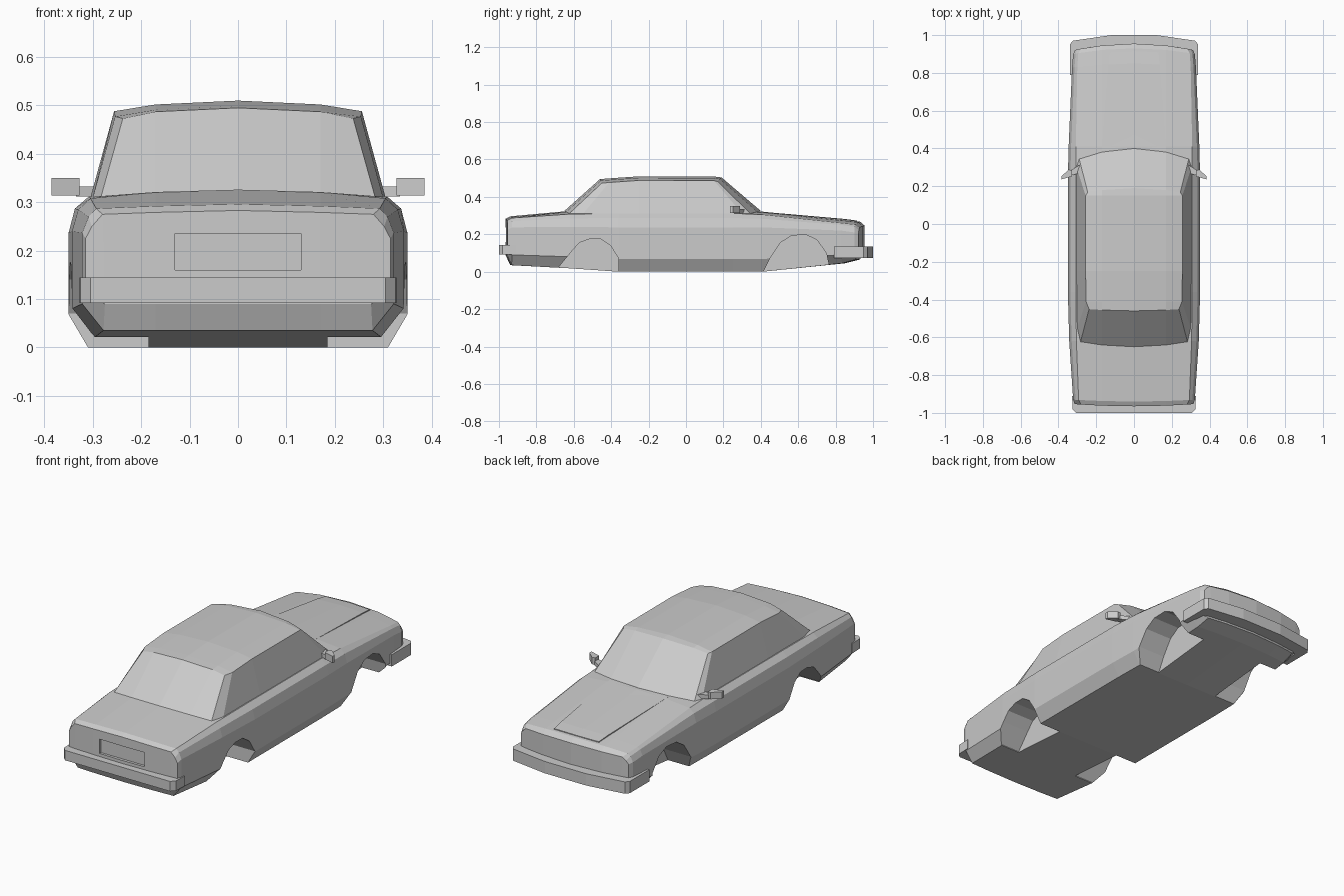
import bpy, bmesh
from mathutils import Vector

cube = bpy.data.objects.get("Cube")
if cube:
    bpy.data.objects.remove(cube, do_unlink=True)

grey = bpy.data.materials.new("light_grey")
grey.use_nodes = True
grey.diffuse_color = (0.6, 0.6, 0.6, 1)
grey.node_tree.nodes["Principled BSDF"].inputs["Base Color"].default_value = (0.6, 0.6, 0.6, 1)


def make(name, verts, faces):
    mesh = bpy.data.meshes.new(name)
    mesh.from_pydata(verts, [], faces)
    bm = bmesh.new()
    bm.from_mesh(mesh)
    bmesh.ops.remove_doubles(bm, verts=bm.verts, dist=0.0001)
    bmesh.ops.recalc_face_normals(bm, faces=bm.faces)
    bm.to_mesh(mesh)
    bm.free()
    mesh.materials.append(grey)
    obj = bpy.data.objects.new(name, mesh)
    bpy.context.collection.objects.link(obj)
    return obj


def loft(name, sections):
    """Mirror half sections (bottom centre to top centre) and skin them along y."""
    n = len(sections[0])
    m = 2 * n - 2
    verts, faces = [], []
    for half in sections:
        verts += half + [(-x, y, z) for x, y, z in half[-2:0:-1]]
    for s in range(len(sections) - 1):
        a, b = s * m, (s + 1) * m
        faces += [(a + i, a + (i + 1) % m, b + (i + 1) % m, b + i) for i in range(m)]
    # end caps run in vertical columns so that they can bow
    for base in (0, (len(sections) - 1) * m):
        for i in range(n // 2):
            column = list(dict.fromkeys((i, i + 1, n - 2 - i, n - 1 - i)))
            if len(column) > 2:
                faces.append([base + k for k in column])
                faces.append([base + (m - k) % m for k in column])
    return make(name, verts, faces)


def prism(name, outline, axis, low, high):
    """Extrude a 2D outline along the given axis."""
    def place(p, h):
        return (p[0], p[1], h) if axis == "z" else (h, p[0], p[1])
    n = len(outline)
    verts = [place(p, h) for h in (low, high) for p in outline]
    faces = [list(range(n)), list(range(n, 2 * n))]
    faces += [(i, (i + 1) % n, n + (i + 1) % n, n + i) for i in range(n)]
    return make(name, verts, faces)


def cut(target, cutter):
    mod = target.modifiers.new(cutter.name, "BOOLEAN")
    mod.operation = "DIFFERENCE"
    mod.solver = "EXACT"
    mod.object = cutter
    cutter.hide_render = True
    cutter.hide_set(True)
    cutter.display_type = "WIRE"


# Lower body
def body_section(y, bow, w, wb, zb, zs, zm, zc, ws, ze, zt):
    half = [(0, zb), (.17, zb), (wb, zb), (w, zs), (w, zm), (w - .013, zc),
            (ws, ze), (.17, zt - .004), (0, zt)]
    return [(x, y - bow * (x / .32) ** 2, z) for x, z in half]


body = loft("body", [body_section(*s) for s in (
    (-.965, -.012, .315, .275, .09, .11, .225, .25, .28, .275, .283),
    (-.94, -.01, .322, .278, .035, .09, .237, .27, .293, .287, .296),
    (-.62, 0, .343, .30, .018, .08, .24, .285, .305, .308, .325),
    (-.36, 0, .35, .31, 0, .068, .237, .287, .308, .312, .325),
    (.25, 0, .35, .31, 0, .068, .237, .287, .308, .312, .325),
    (.41, 0, .346, .307, 0, .068, .237, .283, .308, .305, .321),
    (.85, .02, .328, .28, .045, .09, .22, .25, .30, .26, .277),
    (.93, .03, .322, .275, .065, .10, .21, .24, .295, .252, .268),
    (.955, .035, .312, .27, .115, .125, .205, .222, .28, .238, .247))])

# Wheel arches and rear plate recess
rear_arch = [(-.68, -.05), (-.68, .025), (-.61, .11), (-.57, .155), (-.515, .175),
             (-.457, .175), (-.404, .14), (-.36, .07), (-.36, -.05)]
front_arch = [(.40, -.05), (.414, 0), (.452, .075), (.505, .155), (.564, .193),
              (.64, .198), (.70, .17), (.75, .10), (.765, .03), (.765, -.05)]
for side, low, high in (("left", .185, .5), ("right", -.5, -.185)):
    cut(body, prism(f"rear_arch_cutter_{side}", rear_arch, "x", low, high))
    cut(body, prism(f"front_arch_cutter_{side}", front_arch, "x", low, high))
plate_outline = [(-.13, -1.1), (.13, -1.1), (.13, -.95), (-.13, -.95)]
cut(body, prism("plate_recess_cutter", plate_outline, "z", .16, .235))


# Cabin with curved screens and a crowned roof
def cabin_section(bw, by, bbow, rw, ry, rbow, rz):
    base = [(x, by - bbow * (x / .3) ** 2, .325 - .015 * (x / .3) ** 2)
            for x in (0, .17, bw)]
    roof = [(x, ry - rbow * (x / .25) ** 2, rz - drop)
            for x, drop in ((rw, .022), (.17, .008), (0, 0))]
    return base + roof


loft("cabin", [cabin_section(*s) for s in (
    (.29, .40, .06, .245, .19, .022, .504),
    (.305, .30, 0, .256, .15, 0, .509),
    (.305, -.25, 0, .256, -.25, 0, .510),
    (.30, -.55, 0, .254, -.41, 0, .499),
    (.283, -.65, -.03, .238, -.46, -.01, .495))])

# Raised hood centre
loft("hood_bulge", [
    [(0, y, z - .03), (w, y - bow, z - .03), (w, y - bow, z + lift), (0, y, z + lift + .002)]
    for y, w, z, lift, bow in ((.40, .17, .318, .001, .01), (.85, .135, .276, .004, .006),
                               (.915, .13, .268, .003, .006))])


# Bumpers
def bumper(name, half, low, high):
    outline = half + [(-x, y) for x, y in reversed(half)]
    return prism(name, outline, "z", low, high)


bumper("front_bumper", [(.12, 1.0), (.325, .97), (.34, .95), (.34, .79), (.31, .79), (.30, .90)], .073, .135)
bumper("rear_bumper", [(.305, -1.0), (.325, -.98), (.328, -.91), (.30, -.91)], .092, .144)

# Door mirrors
for side, s in (("left", 1), ("right", -1)):
    head = [(s * .328, .252), (s * .385, .236), (s * .385, .252), (s * .345, .288), (s * .328, .285)]
    prism(f"mirror_{side}", head, "z", .314, .35)
    stem = [(s * .285, .27), (s * .335, .256), (s * .335, .284), (s * .285, .315)]
    prism(f"mirror_stem_{side}", stem, "z", .312, .333)
